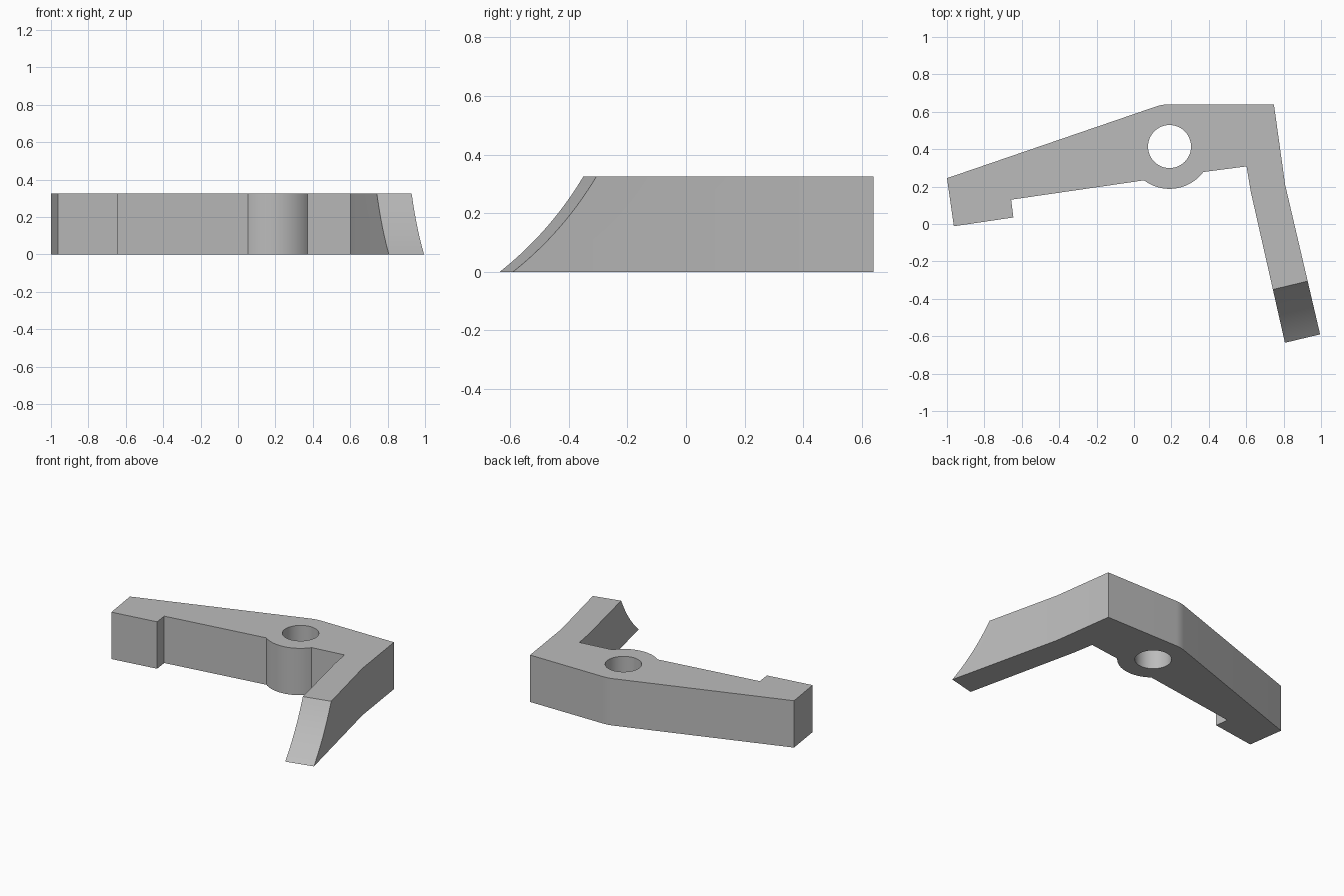
import bpy, bmesh, math
from mathutils import Vector, Matrix

default = bpy.data.objects.get("Cube")
if default:
    bpy.data.objects.remove(default)

HEIGHT = 0.325
PIVOT = Vector((0.19, 0.414))
BOSS_R, HOLE_R = 0.226, 0.115

grey = bpy.data.materials.new("plain_grey")
grey.use_nodes = True
colour = (0.5, 0.5, 0.5, 1)
grey.diffuse_color = colour
grey.node_tree.nodes["Principled BSDF"].inputs["Base Color"].default_value = colour


def arc(radius, start, end, steps):
    """Points on a circle around the pivot, angles in degrees."""
    angles = [math.radians(start + (end - start) * i / steps) for i in range(steps + 1)]
    return [(PIVOT.x + radius * math.cos(a), PIVOT.y + radius * math.sin(a)) for a in angles]


def prism(name, outline, low, high, frame=Matrix()):
    """Extrude a flat outline from low to high, then place it in a frame."""
    bm = bmesh.new()
    face = bm.faces.new([bm.verts.new((x, y, low)) for x, y in outline])
    top = bmesh.ops.extrude_face_region(bm, geom=[face])["geom"]
    for v in top:
        if isinstance(v, bmesh.types.BMVert):
            v.co.z = high
    bm.transform(frame)
    bmesh.ops.recalc_face_normals(bm, faces=bm.faces)
    mesh = bpy.data.meshes.new(name)
    bm.to_mesh(mesh)
    bm.free()
    mesh.materials.append(grey)
    obj = bpy.data.objects.new(name, mesh)
    bpy.context.collection.objects.link(obj)
    return obj


# Lever: hooked arm, pivot boss and bent leg in one outline
hook = [(-1, 0.245), (-0.963, -0.012), (-0.645, 0.035), (-0.657, 0.13)]
leg = [(0.602, 0.308), (0.625, 0.17), (0.807, -0.635), (0.995, -0.59), (0.808, 0.21), (0.748, 0.64)]
outline = hook + arc(BOSS_R, 233, 323, 24) + leg + arc(BOSS_R, 90, 108, 5)
lever = prism("lever", outline, 0, HEIGHT)

# Pivot hole
hole = prism("hole_cutter", arc(HOLE_R, 0, 352.5, 47), -0.1, HEIGHT + 0.1)

# Concave slanted tip, cut across the end of the leg
inner, outer = Vector(leg[2]), Vector(leg[3])
across = (outer - inner).normalized()
along = Vector((across.y, -across.x, 0))
up = Vector((0, 0, 1))
side = along.cross(up)
middle = (inner + outer) / 2
frame = Matrix((along, up, side)).transposed().to_4x4()
frame.translation = (middle.x, middle.y, 0)
foot, head = Vector((0, 0)), Vector((-0.292, HEIGHT))
chord = head - foot
normal = Vector((-chord.y, chord.x)).normalized()
curve = []
for i in range(-2, 19):
    t = i / 16
    curve.append(tuple(foot + chord * t + normal * 0.08 * t * (1 - t)))
tip = prism("tip_cutter", curve + [(0.3, curve[-1][1]), (0.3, curve[0][1])], -0.2, 0.2, frame)

for cutter in (hole, tip):
    mod = lever.modifiers.new(cutter.name, "BOOLEAN")
    mod.operation = "DIFFERENCE"
    mod.solver = "EXACT"
    mod.object = cutter
    cutter.hide_render = True
    bpy.context.view_layer.objects.active = lever
    bpy.ops.object.modifier_apply(modifier=mod.name)
    bpy.data.objects.remove(cutter)

# Smooth the round walls and keep the corners sharp
bpy.ops.object.select_all(action="DESELECT")
lever.select_set(True)
bpy.context.view_layer.objects.active = lever
bpy.ops.object.shade_smooth_by_angle(angle=math.radians(15))
